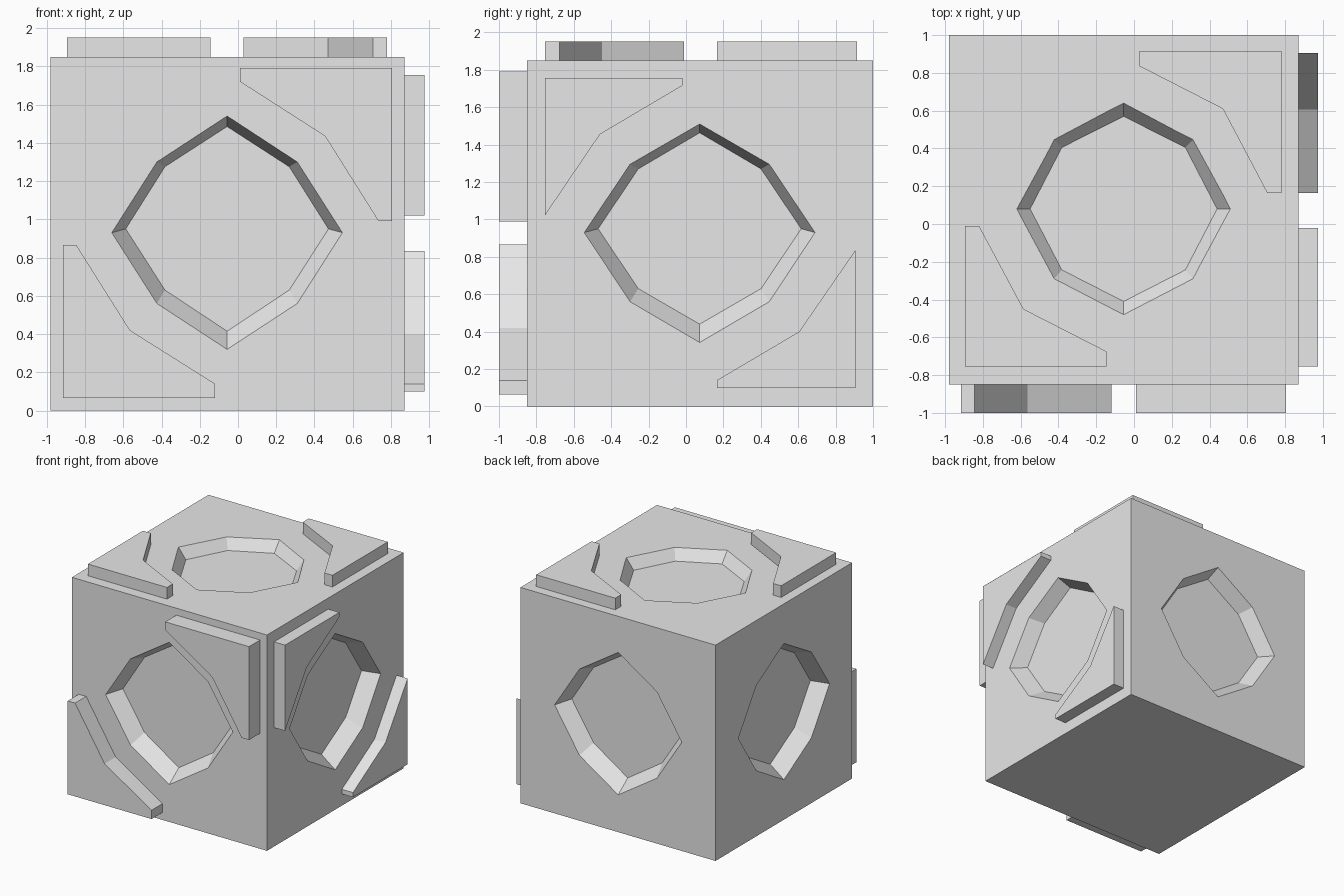
import bpy, bmesh
from mathutils import Vector

if "Cube" in bpy.data.objects:
    bpy.data.objects.remove(bpy.data.objects["Cube"])

# Block limits
X0, X1, Y0, Y1, Z1 = -0.98, 0.87, -0.85, 1.0, 1.85

# Each side maps (u, v, outward height) to model space
SIDES = {
    "front": lambda u, v, h: (u, Y0 - h, v),
    "back": lambda u, v, h: (u, Y1 + h, v),
    "right": lambda u, v, h: (X1 + h, u, v),
    "left": lambda u, v, h: (X0 - h, u, v),
    "top": lambda u, v, h: (u, v, Z1 + h),
}

grey = bpy.data.materials.new("light_grey")
grey.diffuse_color = (0.8, 0.8, 0.8, 1)
grey.use_nodes = True
grey.node_tree.nodes["Principled BSDF"].inputs["Base Color"].default_value = grey.diffuse_color


def prism(name, side, lower, upper, h0, h1):
    """Solid between two matching outlines at two heights on a side."""
    place = SIDES[side]
    bm = bmesh.new()
    a = [bm.verts.new(place(u, v, h0)) for u, v in lower]
    b = [bm.verts.new(place(u, v, h1)) for u, v in upper]
    n = len(a)
    bm.faces.new(a)
    bm.faces.new(b)
    for i in range(n):
        j = (i + 1) % n
        bm.faces.new((a[i], a[j], b[j], b[i]))
    bmesh.ops.recalc_face_normals(bm, faces=bm.faces)
    me = bpy.data.meshes.new(name)
    bm.to_mesh(me)
    bm.free()
    me.materials.append(grey)
    ob = bpy.data.objects.new(name, me)
    bpy.context.collection.objects.link(ob)
    return ob


def octagon(cu, cv, right, diag_u, diag_v, top, bottom, diag_low):
    """Left-right symmetric eight-sided outline."""
    return [(cu, top), (cu + diag_u, diag_v), (cu + right, cv),
            (cu + diag_u, diag_low), (cu, bottom), (cu - diag_u, diag_low),
            (cu - right, cv), (cu - diag_u, diag_v)]


# Main block
block = prism("block", "top", *[[(X0, Y0), (X1, Y0), (X1, Y1), (X0, Y1)]] * 2, -Z1, 0)

# Tapered recess: rim outline, floor outline, depth
front_hole = (octagon(-0.057, 0.93, 0.603, 0.367, 1.30, 1.54, 0.32, 0.56),
              octagon(-0.057, 0.95, 0.53, 0.325, 1.275, 1.485, 0.415, 0.63), 0.13)
side_hole = (octagon(0.073, 0.93, 0.617, 0.372, 1.295, 1.51, 0.342, 0.56),
             octagon(0.073, 0.95, 0.543, 0.328, 1.27, 1.463, 0.44, 0.63), 0.13)
top_hole = (octagon(-0.055, 0.08, 0.565, 0.367, 0.447, 0.64, -0.48, -0.29),
            octagon(-0.055, 0.08, 0.495, 0.327, 0.405, 0.57, -0.41, -0.243), 0.09)
holes = {"front": front_hole, "back": front_hole, "right": side_hole,
         "left": side_hole, "top": top_hole}

bpy.context.view_layer.objects.active = block
for side, (rim, floor, depth) in holes.items():
    flare = [Vector(r) + (Vector(r) - Vector(f)) * 0.3 for r, f in zip(rim, floor)]
    cutter = prism(side + "_cutter", side, floor, flare, -depth, depth * 0.3)
    cutter.hide_render = True
    mod = block.modifiers.new(side + "_recess", "BOOLEAN")
    mod.operation = "DIFFERENCE"
    mod.solver = "EXACT"
    mod.object = cutter
    bpy.ops.object.modifier_apply(modifier=mod.name)
    bpy.data.objects.remove(cutter)

# Raised corner brackets: side, height, outline
brackets = {
    "front_upper_bracket": ("front", 0.15, [(0.01, 1.79), (0.805, 1.79), (0.805, 0.99),
                            (0.735, 0.99), (0.455, 1.435), (0.01, 1.72)]),
    "front_lower_bracket": ("front", 0.15, [(-0.915, 0.865), (-0.845, 0.865), (-0.565, 0.42),
                            (-0.12, 0.14), (-0.12, 0.065), (-0.915, 0.065)]),
    "right_upper_bracket": ("right", 0.105, [(-0.755, 1.755), (-0.02, 1.755), (-0.02, 1.715),
                            (-0.46, 1.455), (-0.755, 1.02)]),
    "right_lower_bracket": ("right", 0.105, [(0.905, 0.835), (0.905, 0.10), (0.165, 0.10),
                            (0.165, 0.14), (0.605, 0.40)]),
    "top_back_bracket": ("top", 0.10, [(0.03, 0.915), (0.78, 0.915), (0.78, 0.165),
                         (0.705, 0.165), (0.47, 0.61), (0.03, 0.835)]),
    "top_front_bracket": ("top", 0.10, [(-0.895, -0.01), (-0.82, -0.01), (-0.585, -0.45),
                          (-0.145, -0.675), (-0.145, -0.755), (-0.895, -0.755)]),
}
for name, (side, height, outline) in brackets.items():
    prism(name, side, outline, outline, 0, height)
